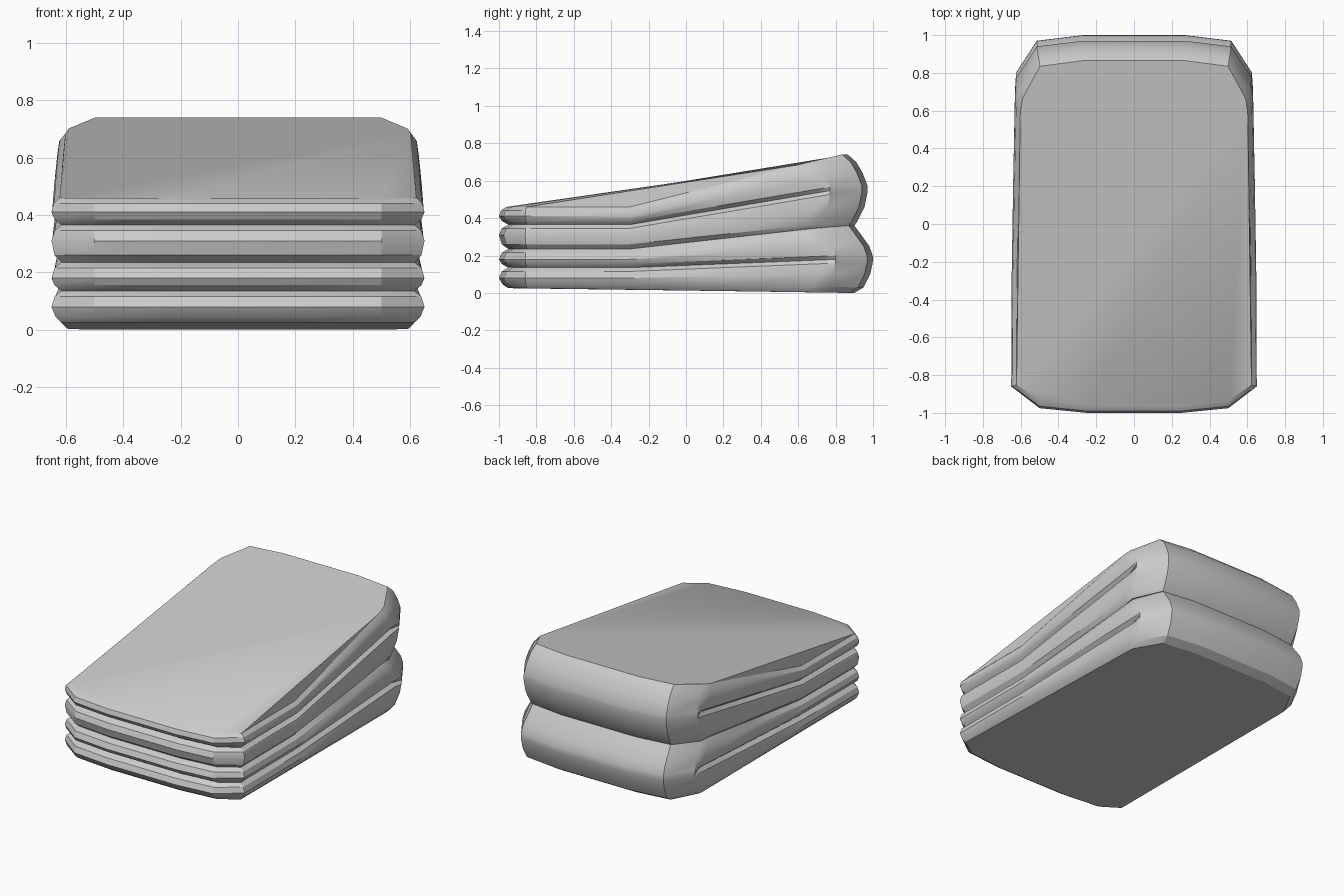
import bpy, bmesh

if "Cube" in bpy.data.objects:
    bpy.data.objects.remove(bpy.data.objects["Cube"])

# Fold profile levels: front height, front/side inset, back height, back reach
LOWER = [(.025, .05, .00, .90), (.045, .02, .03, .95), (.08, 0, .10, .985),
         (.115, .015, .16, .998), (.135, .05, .18, 1.0), (.155, .015, .20, .998),
         (.18, 0, .25, .98), (.215, .015, .32, .93), (.235, .05, .36, .90)]
UPPER = [(.235, .05, .36, .90), (.26, .015, .38, .915), (.31, 0, .46, .955),
         (.345, .015, .535, .97), (.365, .05, .555, .97), (.385, .015, .575, .97),
         (.41, 0, .64, .945), (.44, .01, .70, .91), (.46, .04, .74, .865)]


def outline(level, reach):
    """One horizontal ring: flat at the front, rising toward the folded back."""
    zf, inset, zb, yb = level
    side = inset * .7
    tuck = (reach - yb) * .33
    half = [(.25, -1 + inset), (.50, -.975 + inset), (.65 - side, -.86 + inset * .2),
            (.648 - side, -.3), (.64 - side, .2), (.63 - side, yb - .27),
            (.625 - tuck, yb - .2), (.515 - tuck * .5, yb - .03), (.27, yb)]
    ring = half + [(-x, y) for x, y in reversed(half)]
    pts = []
    for x, y in ring:
        t = min(max((y + .3) / 1.12, 0), 1)
        pts.append((x, y, zf + (zb - zf) * t))
    return pts


def folded_towel(name, levels):
    bm = bmesh.new()
    reach = max(l[3] for l in levels)
    rings = [[bm.verts.new(p) for p in outline(l, reach)] for l in levels]
    n = len(rings[0])
    # Folded edges
    for a, b in zip(rings, rings[1:]):
        for i in range(n):
            j = (i + 1) % n
            bm.faces.new((a[i], a[j], b[j], b[i]))
    # Flat panels, with sagging strips along both sides
    for ring in (rings[0], rings[-1]):
        bm.faces.new([v for i, v in enumerate(ring) if i not in (3, 4, n - 4, n - 5)])
        bm.faces.new([ring[i] for i in (2, 3, 4, 5)])
        bm.faces.new([ring[n - 1 - i] for i in (5, 4, 3, 2)])
    bmesh.ops.recalc_face_normals(bm, faces=bm.faces)
    mesh = bpy.data.meshes.new(name)
    bm.to_mesh(mesh)
    bm.free()
    obj = bpy.data.objects.new(name, mesh)
    bpy.context.collection.objects.link(obj)
    bpy.ops.object.select_all(action='DESELECT')
    obj.select_set(True)
    bpy.context.view_layer.objects.active = obj
    bpy.ops.object.shade_smooth_by_angle(angle=.5)


folded_towel("lower_folded_towel", LOWER)
folded_towel("upper_folded_towel", UPPER)
